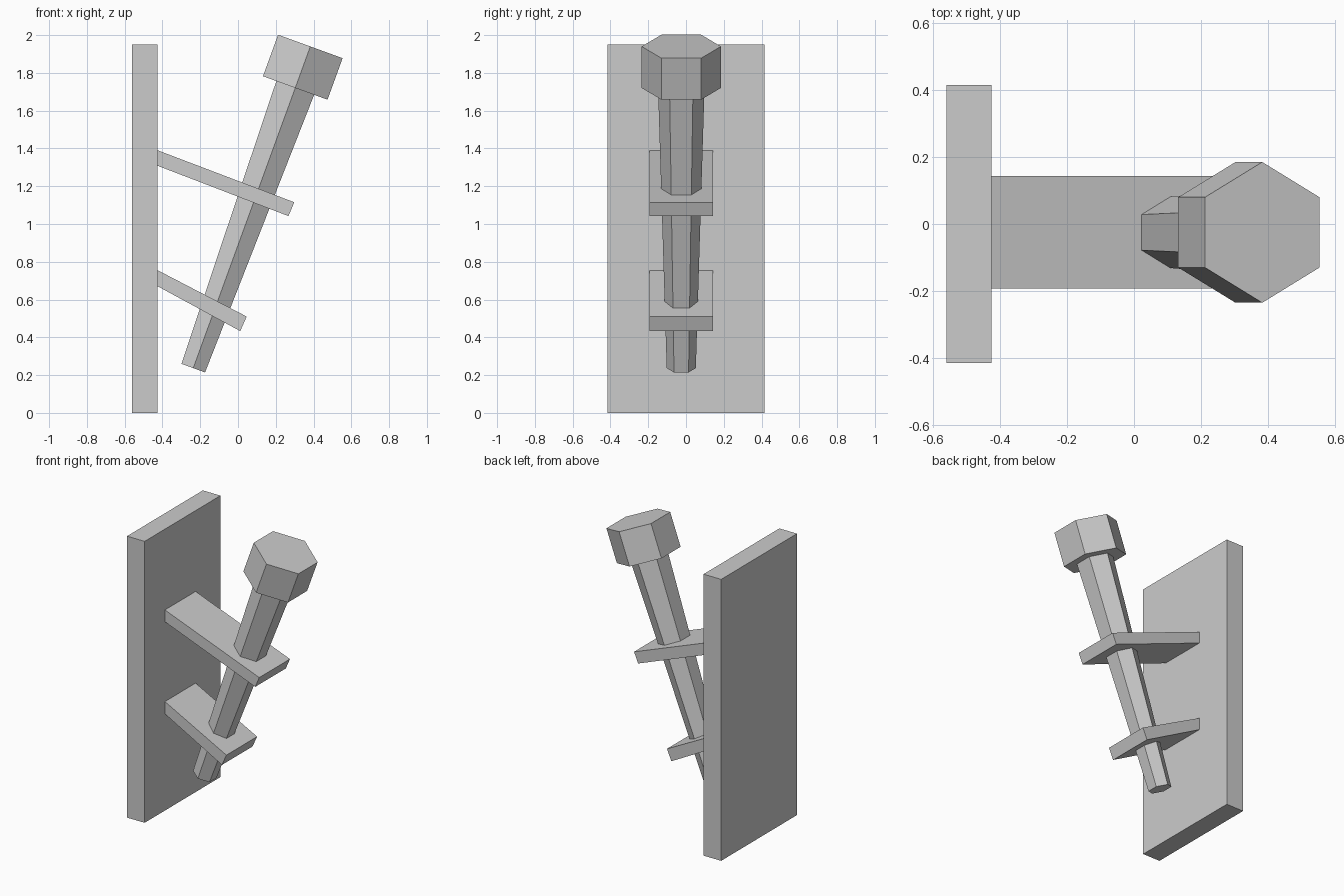
import bpy, bmesh
from math import pi, sin, cos
from mathutils import Vector, Matrix

if "Cube" in bpy.data.objects:
    bpy.data.objects.remove(bpy.data.objects["Cube"])

OFF_Y = -0.025  # the bolt and brackets sit slightly off the plate's centre


def finish(name, bm):
    bmesh.ops.recalc_face_normals(bm, faces=bm.faces[:])
    mesh = bpy.data.meshes.new(name)
    bm.to_mesh(mesh)
    bm.free()
    obj = bpy.data.objects.new(name, mesh)
    bpy.context.collection.objects.link(obj)
    return obj


def slab(name, profile, y0, y1):
    """Extrude an x-z profile from y0 to y1."""
    bm = bmesh.new()
    face = bm.faces.new([bm.verts.new((x, y0, z)) for x, z in profile])
    ext = bmesh.ops.extrude_face_region(bm, geom=[face])
    verts = [v for v in ext["geom"] if isinstance(v, bmesh.types.BMVert)]
    bmesh.ops.translate(bm, verts=verts, vec=(0, y1 - y0, 0))
    return finish(name, bm)


def hex_loft(name, start, end, rings):
    """Six-sided loft along start-end; rings are (fraction, radius)."""
    a, b = Vector(start), Vector(end)
    axis = (b - a).normalized()
    v = Vector((0, 1, 0))
    u = v.cross(axis)
    bm = bmesh.new()
    loops = []
    for t, r in rings:
        c = a.lerp(b, t)
        loops.append([bm.verts.new(c + r * (v * cos(i * pi / 3) + u * sin(i * pi / 3)))
                      for i in range(6)])
    for lo, hi in zip(loops, loops[1:]):
        for i in range(6):
            j = (i + 1) % 6
            bm.faces.new((lo[i], lo[j], hi[j], hi[i]))
    bm.faces.new(loops[0])
    bm.faces.new(loops[-1])
    return finish(name, bm)


# Wall plate
slab("wall_plate", [(-0.56, 0), (-0.425, 0), (-0.425, 1.95), (-0.56, 1.95)], -0.415, 0.415)

# Sloping brackets
slab("upper_bracket", [(-0.425, 1.39), (-0.425, 1.308), (0.267, 1.042), (0.298, 1.115)],
     OFF_Y - 0.168, OFF_Y + 0.168)
slab("lower_bracket", [(-0.425, 0.755), (-0.425, 0.67), (0.012, 0.433), (0.046, 0.51)],
     OFF_Y - 0.168, OFF_Y + 0.168)

# Tapered shaft with the wider head
hex_loft("shaft_and_head", (-0.237, OFF_Y, 0.237), (0.383, OFF_Y, 1.94),
         [(0, 0.077), (0.871, 0.123), (0.871, 0.21), (1, 0.21)])
